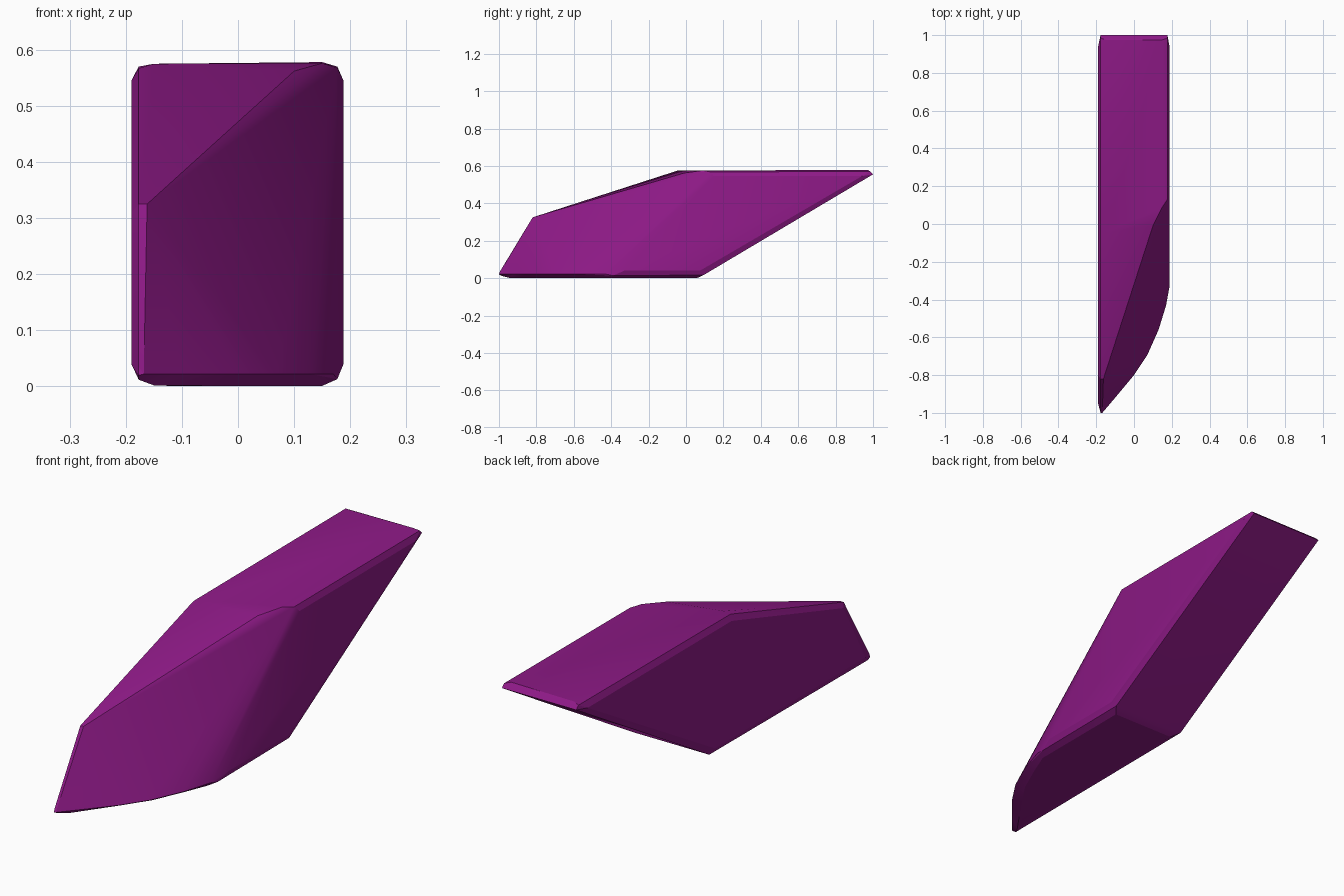
import bpy, bmesh

if "Cube" in bpy.data.objects:
    bpy.data.objects.remove(bpy.data.objects["Cube"])

# Left flank: (y, z) profiles for the flat face and the wider rim beside it
left_face = [(-0.95, 0.04), (0.075, 0.04), (0.94, 0.545), (-0.04, 0.545), (-0.80, 0.31)]
left_rim = [(-1.0, 0.02), (-0.985, 0.012), (0.095, 0.017), (1.0, 0.555), (0.985, 0.57),
            (-0.05, 0.567), (-0.82, 0.325), (-0.995, 0.035)]
left_cap = [(-0.945, 0.002), (0.06, 0.002), (0.1, 0.02), (1.0, 0.555), (0.975, 0.575), (-0.045, 0.575)]

# Right flank, cut back by the swept front
right_face = [(-0.33, 0.04), (0.075, 0.04), (0.94, 0.545), (0.15, 0.545)]
right_rim = [(-0.39, 0.013), (0.095, 0.017), (1.0, 0.555), (0.985, 0.57), (0.13, 0.568)]
right_cap = [(-0.42, 0.001), (0.06, 0.001), (0.1, 0.02), (1.0, 0.555), (0.975, 0.578), (0.09, 0.576)]

# Curved toe in plan (x, y)
toe = [(-0.168, -1.0), (-0.10, -0.92), (0.0, -0.80), (0.07, -0.695), (0.13, -0.56), (0.17, -0.43)]

points = []
for x, profile in [(-0.19, left_face), (-0.177, left_rim), (-0.15, left_cap),
                   (0.188, right_face), (0.177, right_rim), (0.15, right_cap)]:
    points += [(x, y, z) for y, z in profile]
points += [(x, y, 0.022) for x, y in toe]
points += [(x - 0.02, y + 0.04, 0.001) for x, y in toe[1:]]
# Brow ridge between the sloping top and the swept front
points += [(-0.162, -0.82, 0.325), (0.10, -0.01, 0.562)]

# Body is the convex hull of the rims
bm = bmesh.new()
for p in points:
    bm.verts.new(p)
hull = bmesh.ops.convex_hull(bm, input=bm.verts)
loose = [v for v in bm.verts if not v.link_faces]
bmesh.ops.delete(bm, geom=loose, context='VERTS')
bmesh.ops.dissolve_limit(bm, angle_limit=0.01, verts=bm.verts, edges=bm.edges)
bmesh.ops.recalc_face_normals(bm, faces=bm.faces)
mesh = bpy.data.meshes.new("slanted_blade")
bm.to_mesh(mesh)
bm.free()

body = bpy.data.objects.new("slanted_blade", mesh)
bpy.context.collection.objects.link(body)
mat = bpy.data.materials.new("purple")
mat.diffuse_color = (0.27, 0.01, 0.24, 1)
mat.use_nodes = True
mat.node_tree.nodes["Principled BSDF"].inputs["Base Color"].default_value = mat.diffuse_color
mesh.materials.append(mat)

bpy.context.view_layer.objects.active = body
body.select_set(True)
bpy.ops.object.shade_smooth_by_angle(angle=0.3)
